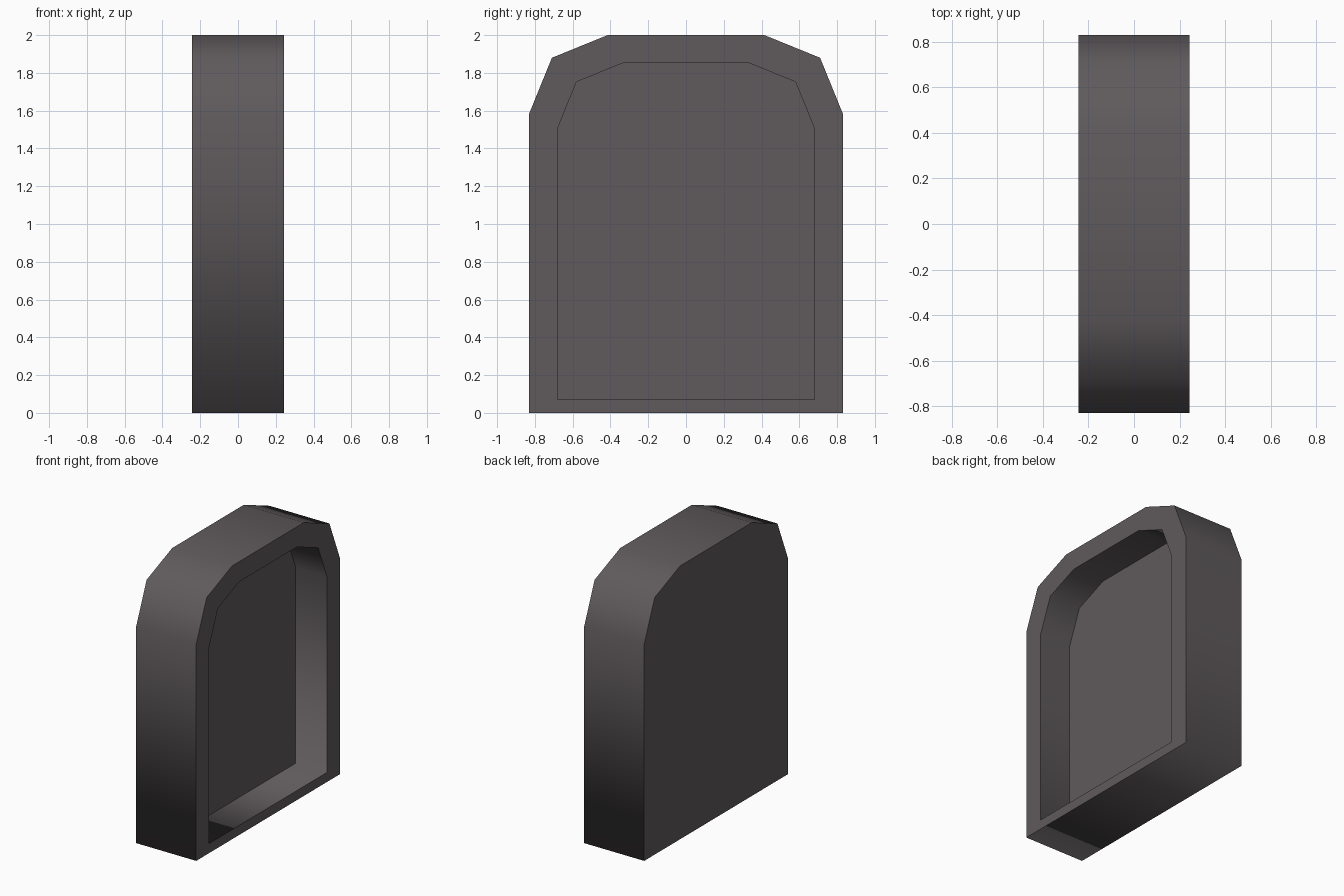
import bpy, bmesh

if "Cube" in bpy.data.objects:
    bpy.data.objects.remove(bpy.data.objects["Cube"])

# Half profiles (y, z), mirrored across y = 0
OUTER = [(0.83, 0.0), (0.83, 1.585), (0.71, 1.88), (0.415, 2.0)]
INNER = [(0.68, 0.07), (0.68, 1.505), (0.58, 1.752), (0.335, 1.852)]
X_BACK, X_FLOOR, X_FRONT = -0.243, -0.01, 0.243


def ring(bm, half, x):
    pts = half + [(-y, z) for y, z in reversed(half)]
    return [bm.verts.new((x, y, z)) for y, z in pts]


def bridge(bm, a, b):
    n = len(a)
    return [bm.faces.new((a[i], a[(i + 1) % n], b[(i + 1) % n], b[i])) for i in range(n)]


mat = bpy.data.materials.new("dark warm grey")
mat.diffuse_color = (0.115, 0.103, 0.108, 1)
mat.use_nodes = True
mat.node_tree.nodes["Principled BSDF"].inputs["Base Color"].default_value = mat.diffuse_color

bm = bmesh.new()
back = ring(bm, OUTER, X_BACK)
front = ring(bm, OUTER, X_FRONT)
lip = ring(bm, INNER, X_FRONT)
floor = ring(bm, INNER, X_FLOOR)

walls = bridge(bm, back, front) + bridge(bm, lip, floor)   # outer and recess walls
bridge(bm, front, lip)                                     # flat rim
bm.faces.new(back)                                         # closed back
bm.faces.new(floor)                                        # recessed panel
bmesh.ops.recalc_face_normals(bm, faces=bm.faces)

# Walls shade smoothly around the arch, flat faces stay crisp
for f in walls:
    f.smooth = True
for loop in (back, front, lip, floor):
    for i, v in enumerate(loop):
        bm.edges.get((v, loop[(i + 1) % len(loop)])).smooth = False

me = bpy.data.meshes.new("arched_recessed_frame")
bm.to_mesh(me)
bm.free()
me.materials.append(mat)
bpy.context.collection.objects.link(bpy.data.objects.new("arched_recessed_frame", me))
